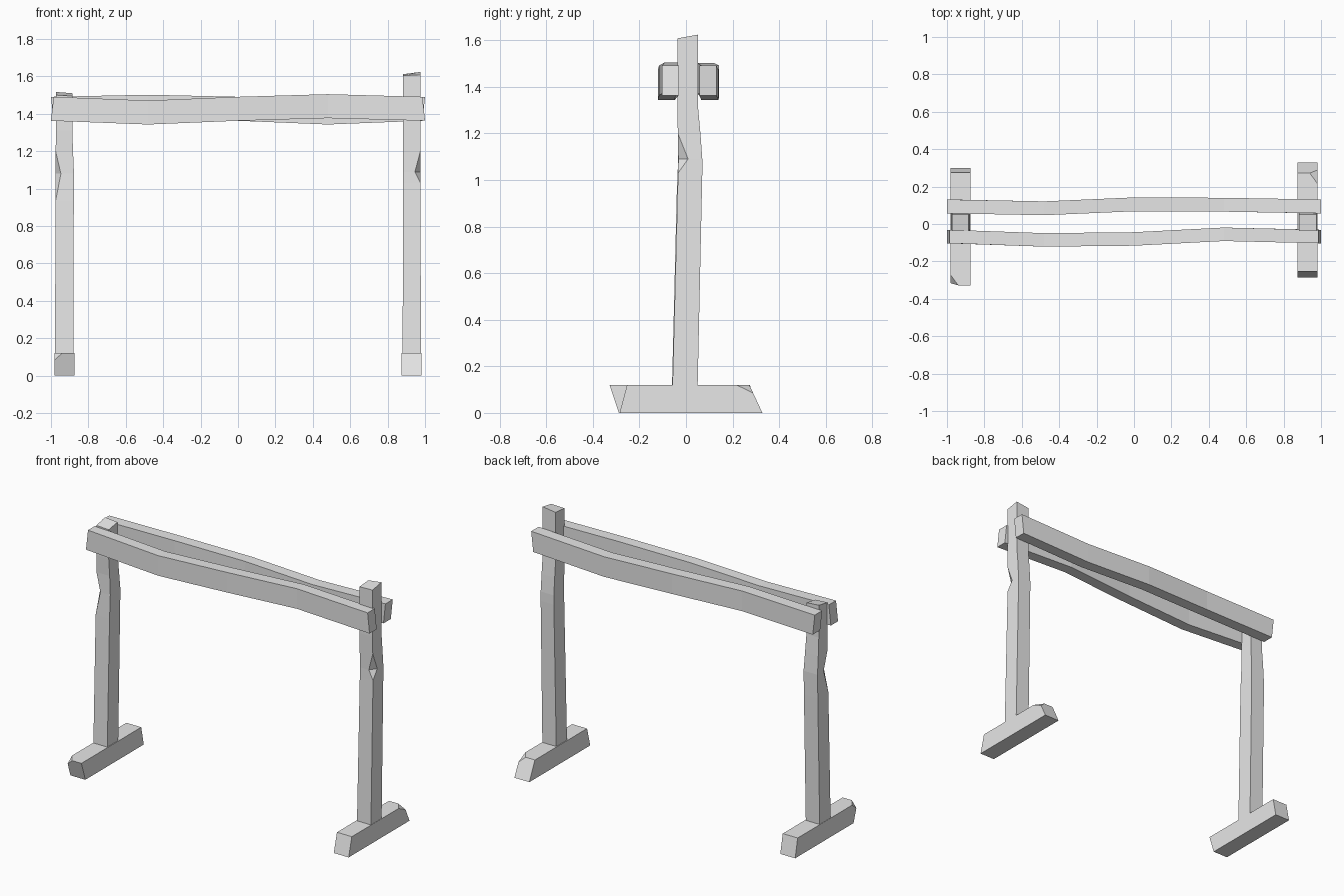
import bpy
import bmesh

cube = bpy.data.objects.get("Cube")
if cube:
    bpy.data.objects.remove(cube, do_unlink=True)

GREY = (0.8, 0.8, 0.8, 1)
stone = bpy.data.materials.new("plain_grey")
stone.use_nodes = True
stone.diffuse_color = GREY
stone.node_tree.nodes["Principled BSDF"].inputs["Base Color"].default_value = GREY


def finish(name, bm):
    bmesh.ops.remove_doubles(bm, verts=bm.verts[:], dist=0.0005)
    bmesh.ops.recalc_face_normals(bm, faces=bm.faces[:])
    mesh = bpy.data.meshes.new(name)
    bm.to_mesh(mesh)
    bm.free()
    mesh.materials.append(stone)
    bpy.context.collection.objects.link(bpy.data.objects.new(name, mesh))


def loft(name, rings):
    """Skin a list of equal-length rings and cap both ends."""
    bm = bmesh.new()
    loops = [[bm.verts.new(p) for p in ring] for ring in rings]
    n = len(loops[0])
    for a, b in zip(loops, loops[1:]):
        for i in range(n):
            j = (i + 1) % n
            bm.faces.new((a[i], a[j], b[j], b[i]))
    bm.faces.new(loops[0])
    bm.faces.new(loops[-1])
    finish(name, bm)


def foot(name, side, front, back, cut_end):
    """Slanted block with one outer top corner chipped off; front/back = (bottom y, top y)."""
    h, inner, outer = 0.12, side * 0.875, side * 0.98
    pts = []
    for end, (low, high) in ((-1, front), (1, back)):
        pts += [(inner, low, 0), (outer, low, 0), (inner, high, h)]
        if end == cut_end:
            pts += [(outer, high - end * 0.055, h), (side * 0.94, high, h),
                    (outer, high + (low - high) * 0.29, h * 0.71)]
        else:
            pts.append((outer, high, h))
    bm = bmesh.new()
    for p in pts:
        bm.verts.new(p)
    bmesh.ops.convex_hull(bm, input=bm.verts[:])
    bmesh.ops.dissolve_limit(bm, angle_limit=0.02, verts=bm.verts[:], edges=bm.edges[:])
    finish(name, bm)


def post(name, side, sections, top):
    """Bent upright with a notch in its front outer edge.
    Section: (z, inner x, outer x, front y, back y, notch x, notch y)."""
    rings = []
    for z, xi, xo, yf, yb, nx, ny in sections:
        rings.append([(side * xi, yf, z), (side * (xo - nx), yf, z),
                      (side * xo, yf + ny, z), (side * xo, yb, z), (side * xi, yb, z)])
    # Sloping top: one height for each ring corner
    rings[-1] = [(x, y, z) for (x, y, _), z in zip(rings[-1], top)]
    loft(name, rings)


def beam(name, centres, thick, height, flare):
    """Wavy rail through (x, y, z) centres; flare tilts the end faces."""
    rings = []
    for x, y, z in centres:
        tilt = flare * (x > 0.9) - flare * (x < -0.9)
        lo, hi = x - max(tilt, 0) * (x > 0), x - min(tilt, 0) * (x > 0)
        lo, hi = (x - tilt / 2, x + tilt / 2)
        rings.append([(lo, y - thick / 2, z - height / 2), (lo, y + thick / 2, z - height / 2),
                      (hi, y + thick / 2, z + height / 2), (hi, y - thick / 2, z + height / 2)])
    loft(name, rings)


# Feet
foot("left_foot", 1, (-0.285, -0.253), (0.328, 0.272), 1)
foot("right_foot", -1, (-0.288, -0.328), (0.3, 0.275), -1)

# Uprights
post("left_post", 1, [
    (0.115, 0.88, 0.978, -0.058, 0.05, 0, 0),
    (1.03, 0.883, 0.976, -0.034, 0.07, 0, 0),
    (1.09, 0.883, 0.976, -0.033, 0.07, 0.03, 0.042),
    (1.2, 0.883, 0.975, -0.035, 0.062, 0, 0),
    (1.31, 0.883, 0.975, -0.037, 0.052, 0, 0),
    (1.61, 0.883, 0.975, -0.037, 0.052, 0, 0),
], (1.605, 1.608, 1.608, 1.624, 1.612))
post("right_post", -1, [
    (0.115, 0.88, 0.978, -0.06, 0.05, 0, 0),
    (0.93, 0.878, 0.976, -0.04, 0.066, 0, 0),
    (1.08, 0.877, 0.975, -0.034, 0.068, 0.028, 0.04),
    (1.2, 0.882, 0.975, -0.033, 0.06, 0, 0),
    (1.31, 0.886, 0.973, -0.037, 0.052, 0, 0),
    (1.5, 0.886, 0.973, -0.037, 0.052, 0, 0),
], (1.495, 1.5, 1.5, 1.517, 1.51))

# Rails on either side of the uprights
beam("front_rail", [(-0.993, -0.067, 1.427), (-0.48, -0.085, 1.407), (0, -0.08, 1.427),
                    (0.48, -0.055, 1.441), (0.993, -0.067, 1.427)], 0.072, 0.128, -0.014)
beam("back_rail", [(-0.993, 0.094, 1.427), (-0.48, 0.084, 1.438), (0, 0.105, 1.427),
                   (0.48, 0.103, 1.407), (0.993, 0.094, 1.427)], 0.074, 0.128, 0.014)
